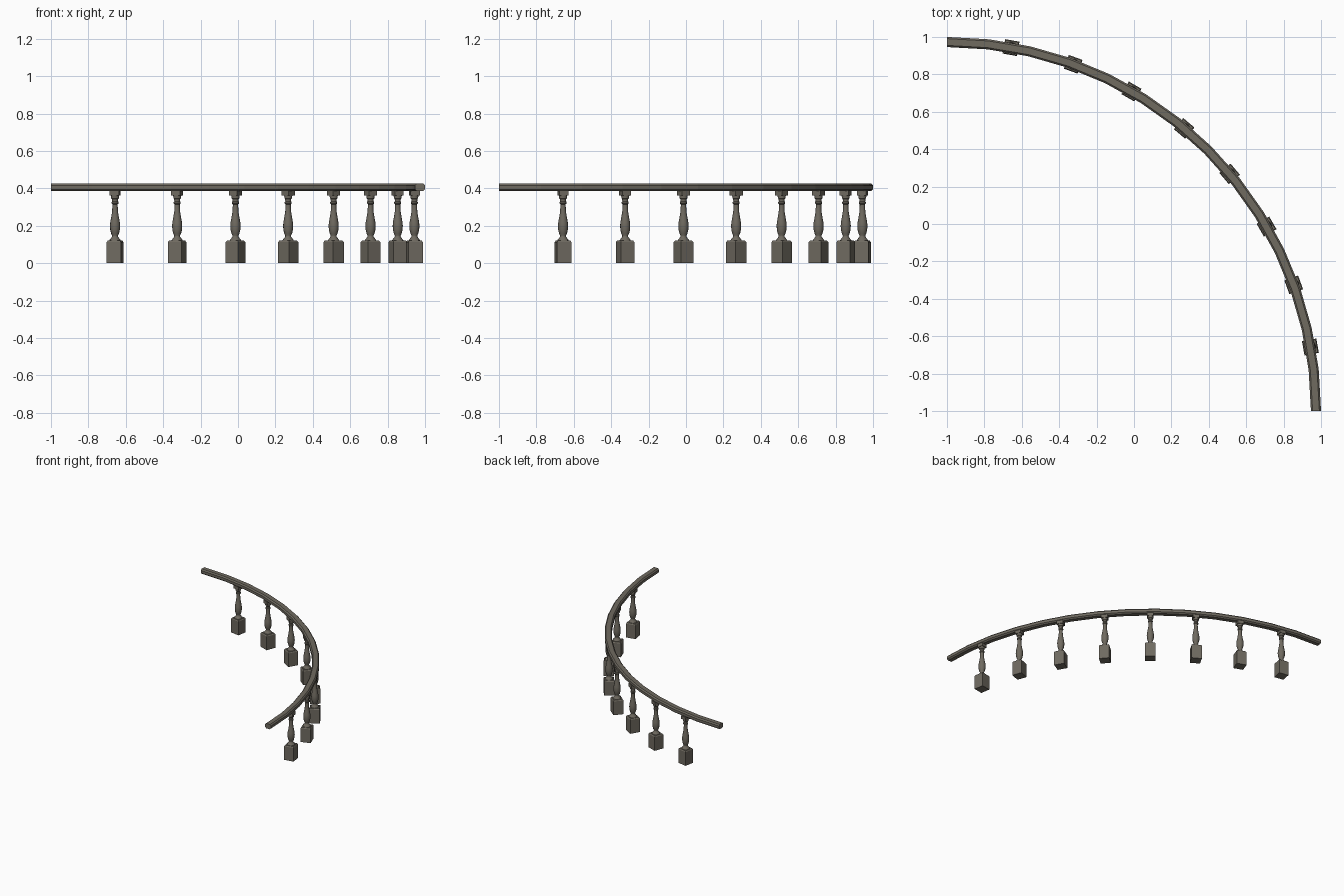
import bpy, bmesh, math
from mathutils import Matrix, Vector

if "Cube" in bpy.data.objects:
    bpy.data.objects.remove(bpy.data.objects["Cube"])

stone = bpy.data.materials.new("grey_brown_stone")
stone.diffuse_color = (0.16, 0.145, 0.118, 1)
stone.use_nodes = True
stone.node_tree.nodes["Principled BSDF"].inputs["Base Color"].default_value = stone.diffuse_color

CENTRE = Vector((-1, -1, 0))   # centre of the quarter circle
R = 1.973


def finish(bm, name, matrix=None, smooth=None):
    bmesh.ops.recalc_face_normals(bm, faces=bm.faces)
    me = bpy.data.meshes.new(name)
    bm.to_mesh(me)
    bm.free()
    me.materials.append(stone)
    ob = bpy.data.objects.new(name, me)
    bpy.context.collection.objects.link(ob)
    if matrix:
        ob.matrix_world = matrix
    if smooth:
        bpy.ops.object.select_all(action='DESELECT')
        ob.select_set(True)
        bpy.context.view_layer.objects.active = ob
        bpy.ops.object.shade_smooth_by_angle(angle=math.radians(smooth))
    return ob


def skin(bm, rings):
    # bridge consecutive closed rings and cap both ends
    n = len(rings[0])
    loops = [[bm.verts.new(p) for p in ring] for ring in rings]
    for a, b in zip(loops, loops[1:]):
        for i in range(n):
            j = (i + 1) % n
            bm.faces.new((a[i], a[j], b[j], b[i]))
    bm.faces.new(loops[0][::-1])
    bm.faces.new(loops[-1])


def polygon(r, z, n, turn=0.0):
    return [(r * math.cos(turn + 2 * math.pi * i / n),
             r * math.sin(turn + 2 * math.pi * i / n), z) for i in range(n)]


def square(half, z):
    return polygon(half * math.sqrt(2), z, 4, math.pi / 4)


# curved handrail with chamfered section, swept over 14 straight segments
section = [(-.016, .385), (.016, .385), (.027, .394), (.027, .415),
           (.018, .425), (-.018, .425), (-.027, .415), (-.027, .394)]
bm = bmesh.new()
rings = []
for k in range(15):
    a = math.pi / 2 * k / 14
    rings.append([CENTRE + Vector(((R + d) * math.cos(a), (R + d) * math.sin(a), z))
                  for d, z in section])
skin(bm, rings)
finish(bm, "handrail")

# turned baluster profile: (radius, height)
profile = [(.030, .118), (.030, .124), (.025, .130), (.016, .142), (.016, .148),
           (.021, .158), (.026, .178), (.0275, .200), (.026, .218), (.021, .245),
           (.016, .275), (.0145, .305), (.0145, .315), (.019, .319), (.019, .327),
           (.0155, .331), (.0165, .343), (.021, .347), (.021, .354), (.023, .364)]

# eight balusters, one every ten degrees
for k in range(1, 9):
    a = math.radians(10 * k)
    m = (Matrix.Translation(CENTRE + Vector((R * math.cos(a), R * math.sin(a), 0)))
         @ Matrix.Rotation(a, 4, 'Z'))
    bm = bmesh.new()
    skin(bm, [square(.039, 0), square(.039, .112), square(.034, .12)])
    finish(bm, f"base_block_{k}", m)
    bm = bmesh.new()
    skin(bm, [polygon(r, z, 12) for r, z in profile])
    finish(bm, f"turned_spindle_{k}", m, 40)
    bm = bmesh.new()
    skin(bm, [square(.025, .362), square(.025, .388)])
    finish(bm, f"cap_block_{k}", m)
